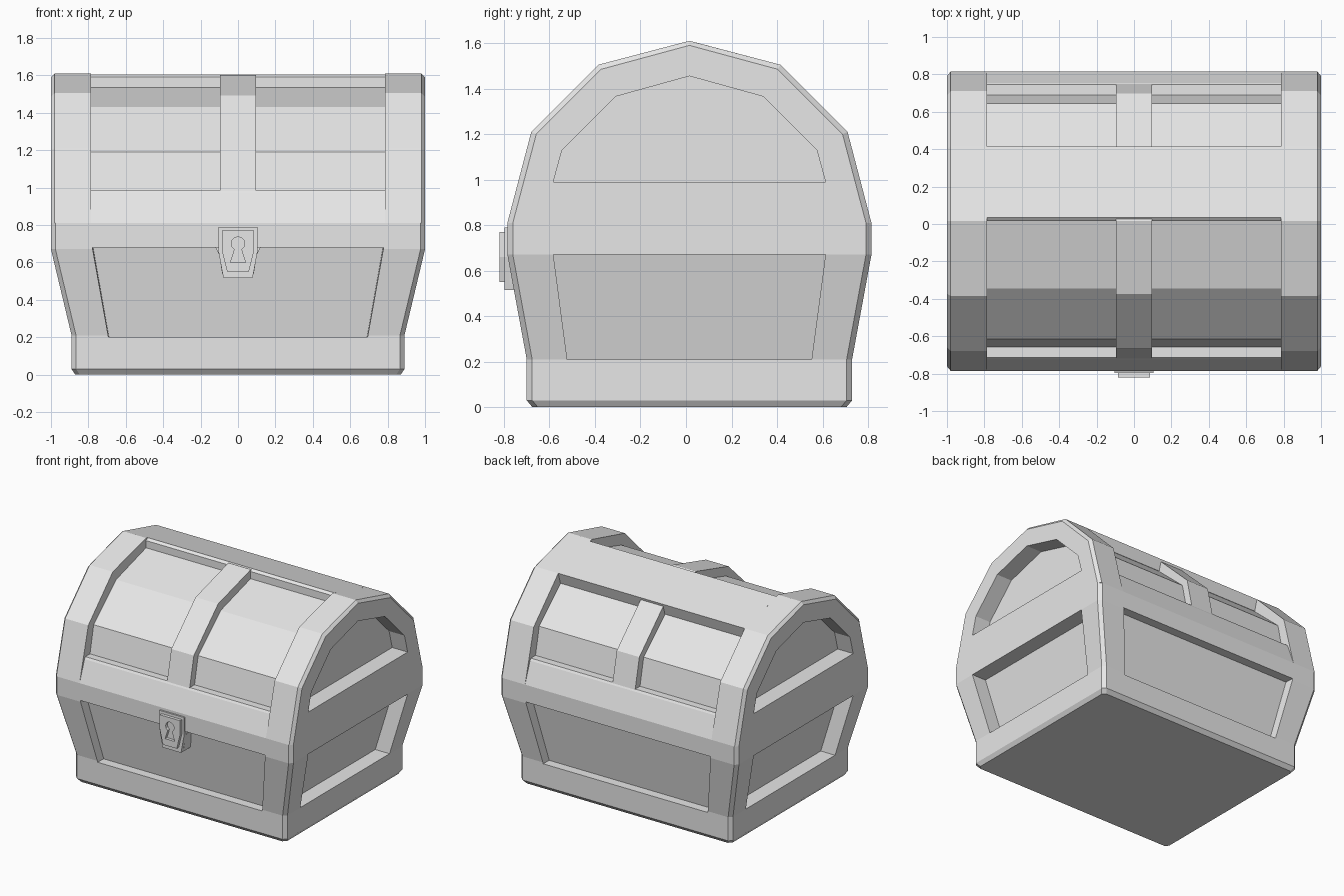
import bpy, bmesh, math
from mathutils import Vector

if "Cube" in bpy.data.objects:
    bpy.data.objects.remove(bpy.data.objects["Cube"], do_unlink=True)

YC = 0.015  # depth centre of the chest body

grey = bpy.data.materials.new("plain grey")
grey.use_nodes = True
grey.diffuse_color = (0.8, 0.8, 0.8, 1)
grey.node_tree.nodes["Principled BSDF"].inputs["Base Color"].default_value = (0.8, 0.8, 0.8, 1)


def loft(name, loops):
    """Closed solid through a stack of loops with equal point counts."""
    bm = bmesh.new()
    rings = [[bm.verts.new((x, y + YC, z)) for x, y, z in loop] for loop in loops]
    n = len(rings[0])
    for a, b in zip(rings, rings[1:]):
        for i in range(n):
            j = (i + 1) % n
            bm.faces.new((a[i], a[j], b[j], b[i]))
    bm.faces.new(rings[0])
    bm.faces.new(rings[-1])
    bmesh.ops.recalc_face_normals(bm, faces=bm.faces)
    mesh = bpy.data.meshes.new(name)
    bm.to_mesh(mesh)
    bm.free()
    mesh.materials.append(grey)
    ob = bpy.data.objects.new(name, mesh)
    bpy.context.collection.objects.link(ob)
    return ob


def along_x(name, section, x0, x1):
    return loft(name, [[(x, y, z) for y, z in section] for x in (x0, x1)])


def along_y(name, outline, y0, y1):
    return loft(name, [[(x, y, z) for x, z in outline] for y in (y0, y1)])


def mirrored(half):
    """Full outline from a half outline listed from the bottom to the centre."""
    return half + [(-a, b) for a, b in reversed(half) if a > 0]


def cut(target, cutter):
    cutter.hide_render = True
    mod = target.modifiers.new("cut", 'BOOLEAN')
    mod.operation, mod.solver, mod.object = 'DIFFERENCE', 'EXACT', cutter
    bpy.context.view_layer.objects.active = target
    bpy.ops.object.modifier_apply(modifier=mod.name)
    bpy.data.objects.remove(cutter, do_unlink=True)


# Lower box: stacked rectangles with chamfered corners
def chamfered(hx, hy, z, c=0.024):
    quarter = [(hx, hy - c), (hx - c, hy)]
    pts = quarter + [(-x, y) for x, y in reversed(quarter)]
    pts += [(-x, -y) for x, y in pts]
    return [(x, y, z) for x, y in pts]


box = loft("chest_box", [chamfered(*r) for r in (
    (0.87, 0.69, 0), (0.89, 0.715, 0.03), (0.89, 0.715, 0.21),
    (1.0, 0.80, 0.67), (1.0, 0.80, 0.81))])

# Sunken panels of the box
for s in (-1, 1):
    def wide(grow, y_low, y_high):
        return [(-0.70 - grow, s * y_low, 0.20), (0.70 + grow, s * y_low, 0.20),
                (0.785 + grow, s * y_high, 0.68), (-0.785 - grow, s * y_high, 0.68)]
    cut(box, loft("panel_cutter", [wide(0.005, 1, 1), wide(-0.01, 0.645, 0.73)]))

    def deep(x_low, x_high):
        return [(s * x_low, -0.537, 0.21), (s * x_low, 0.537, 0.21),
                (s * x_high, 0.598, 0.67), (s * x_high, -0.598, 0.67)]
    cut(box, loft("end_cutter", [deep(1.2, 1.2), deep(0.77, 0.88)]))

# Lid core behind the sunken panels
core = mirrored([(0.675, 0.8), (0.675, 0.98), (0.63, 1.19), (0.36, 1.43), (0, 1.535)])
along_x("lid_core", core, -0.8, 0.8)

# End bands of the lid, each with a sunken outer panel
outer = mirrored([(0.80, 0.81), (0.695, 1.21), (0.40, 1.505), (0, 1.61)])
rim = mirrored([(0.776, 0.81), (0.673, 1.20), (0.388, 1.485), (0, 1.59)])
arch = mirrored([(0.598, 0.99), (0.56, 1.13), (0.325, 1.365), (0, 1.455)])
for s, side in ((-1, "right"), (1, "left")):
    band = loft(side + "_lid_band", [[(s * x, y, z) for y, z in sec]
                for x, sec in ((0.785, outer), (0.98, outer), (1.0, rim))])
    cut(band, along_x("arch_cutter", arch, s * 0.87, s * 1.2))

# Front and back lid rails
for s, side in ((-1, "front"), (1, "back")):
    rail = [(0.66, 0.81), (0.80, 0.81), (0.74, 0.97), (0.73, 0.985), (0.66, 0.985)]
    along_x(side + "_lid_rail", [(s * y, z) for y, z in rail], -0.79, 0.79)

# Top board behind the ridge
along_x("top_board", [(0, 1.5), (0, 1.59), (0.02, 1.605), (0.40, 1.505),
                      (0.375, 1.42), (0.3, 1.4)], -0.79, 0.79)

# Centre strap over the lid
strap = mirrored([(0.733, 0.9), (0.733, 0.98), (0.682, 1.21), (0.39, 1.492), (0, 1.602)])
along_x("centre_strap", strap, -0.095, 0.095)

# Lock: backing, shield, raised plate with a keyhole
along_y("lock_backing", mirrored([(0.085, 0.54), (0.10, 0.64), (0.125, 0.69), (0, 0.69)]), -0.6, -0.79)
along_y("lock_shield", mirrored([(0.078, 0.515), (0.105, 0.66), (0.105, 0.79), (0, 0.79)]), -0.6, -0.812)
plate = along_y("lock_plate", mirrored([(0.058, 0.55), (0.085, 0.66), (0.085, 0.77), (0, 0.77)]),
                -0.80, -0.835)
arc = [(0.036 * math.cos(a), 0.70 + 0.036 * math.sin(a))
       for a in (math.radians(-60 + 30 * i) for i in range(6))]
keyhole = mirrored([(0.04, 0.60)] + arc + [(0, 0.736)])
cut(plate, along_y("keyhole_cutter", keyhole, -0.813, -0.9))
